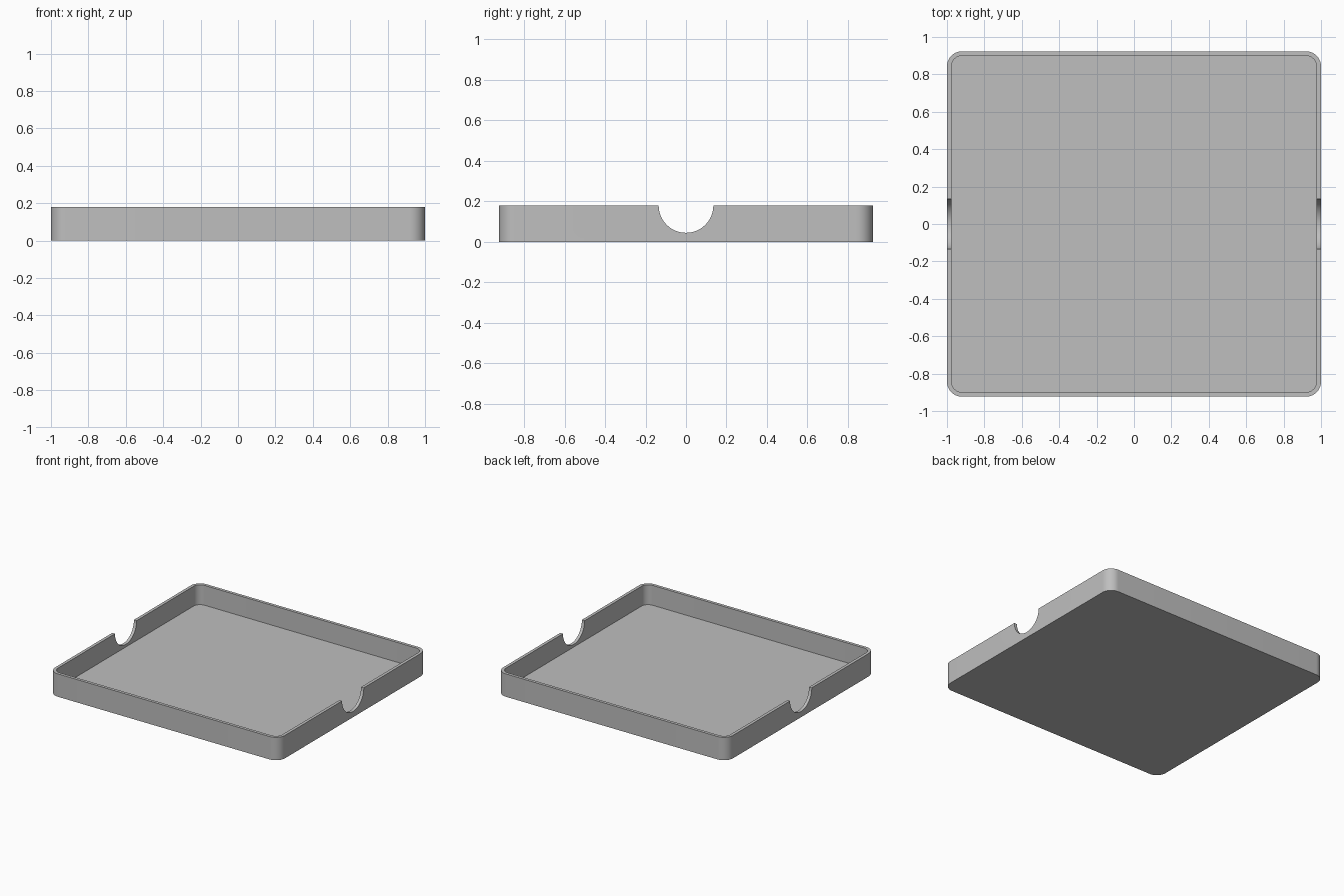
import bpy
import bmesh
from math import cos, sin, pi, radians

cube = bpy.data.objects.get("Cube")
if cube:
    bpy.data.objects.remove(cube, do_unlink=True)

HALF_X, HALF_Y, HEIGHT = 1.0, 0.923, 0.18
WALL, FLOOR, CORNER = 0.024, 0.024, 0.08
NOTCH = 0.135


def rounded_rectangle(half_x, half_y, radius, steps=14):
    """Outline points, counter-clockwise."""
    points = []
    corners = [(1, 1), (-1, 1), (-1, -1), (1, -1)]
    for quarter, (sx, sy) in enumerate(corners):
        for i in range(steps + 1):
            a = (quarter + i / steps) * pi / 2
            points.append((sx * (half_x - radius) + radius * cos(a),
                           sy * (half_y - radius) + radius * sin(a)))
    return points


def prism(name, points, start, end):
    """Extrude a closed list of 3D points, given as functions of depth."""
    bm = bmesh.new()
    low, high = ([bm.verts.new(p) for p in points(d)] for d in (start, end))
    bm.faces.new(low)
    bm.faces.new(high)
    for i in range(len(low)):
        j = (i + 1) % len(low)
        bm.faces.new((low[i], low[j], high[j], high[i]))
    bmesh.ops.recalc_face_normals(bm, faces=bm.faces)
    mesh = bpy.data.meshes.new(name)
    bm.to_mesh(mesh)
    bm.free()
    obj = bpy.data.objects.new(name, mesh)
    bpy.context.collection.objects.link(obj)
    return obj


def cut(target, cutter):
    cutter.hide_render = True
    mod = target.modifiers.new("cut", 'BOOLEAN')
    mod.operation = 'DIFFERENCE'
    mod.solver = 'EXACT'
    mod.object = cutter
    bpy.context.view_layer.objects.active = target
    bpy.ops.object.modifier_apply(modifier=mod.name)
    bpy.data.objects.remove(cutter, do_unlink=True)


# Tray body: rounded slab
outer = rounded_rectangle(HALF_X, HALF_Y, CORNER)
tray = prism("tray", lambda z: [(x, y, z) for x, y in outer], 0, HEIGHT)

# Hollow inside
inner = rounded_rectangle(HALF_X - WALL, HALF_Y - WALL, CORNER - WALL)
cut(tray, prism("hollow_cutter", lambda z: [(x, y, z) for x, y in inner],
                FLOOR, HEIGHT + 0.1))

# Half-round finger notches through both side walls
circle = [(NOTCH * cos(2 * pi * i / 64), HEIGHT + NOTCH * sin(2 * pi * i / 64))
          for i in range(64)]
cut(tray, prism("notch_cutter", lambda x: [(x, y, z) for y, z in circle],
                -HALF_X - 0.1, HALF_X + 0.1))

# Plain grey material
grey = bpy.data.materials.new("plain grey")
colour = (0.52, 0.52, 0.52, 1)
grey.use_nodes = True
grey.diffuse_color = colour
grey.node_tree.nodes["Principled BSDF"].inputs["Base Color"].default_value = colour
tray.data.materials.clear()
tray.data.materials.append(grey)
for face in tray.data.polygons:
    face.material_index = 0

bpy.ops.object.select_all(action='DESELECT')
tray.select_set(True)
bpy.context.view_layer.objects.active = tray
bpy.ops.object.shade_smooth_by_angle(angle=radians(30))
